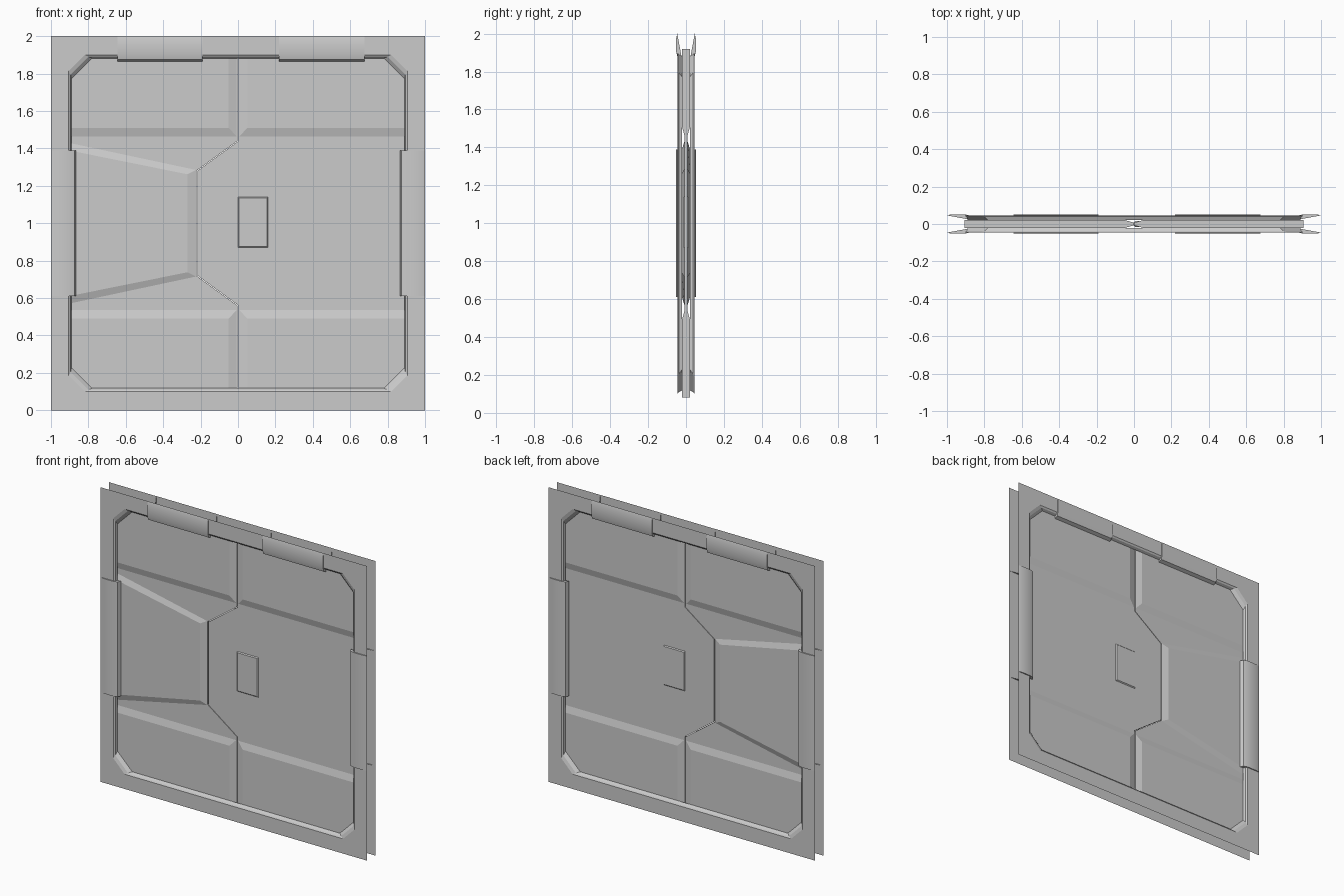
import bpy
import bmesh
import math

cube = bpy.data.objects.get("Cube")
if cube:
    bpy.data.objects.remove(cube)

grey = bpy.data.materials.new("plain grey")
grey.use_nodes = True
colour = (0.6, 0.6, 0.6, 1)
grey.diffuse_color = colour
grey.node_tree.nodes["Principled BSDF"].inputs["Base Color"].default_value = colour

PLATE, RAISED, LOW = 0.045, 0.021, 0.009
EDGE = 0.905          # door edge hidden in the frame slot
BOT, TOP = 0.08, 1.92


def finish(name, bm, smooth=False):
    bmesh.ops.remove_doubles(bm, verts=bm.verts, dist=0.0001)
    mesh = bpy.data.meshes.new(name)
    bm.to_mesh(mesh)
    bm.free()
    mesh.materials.append(grey)
    obj = bpy.data.objects.new(name, mesh)
    bpy.context.collection.objects.link(obj)
    if smooth:
        bpy.ops.object.select_all(action='DESELECT')
        obj.select_set(True)
        bpy.context.view_layer.objects.active = obj
        bpy.ops.object.shade_smooth_by_angle(angle=math.radians(30))
    return obj


def add_face(bm, verts, side):
    bm.faces.new(verts if side < 0 else verts[::-1])


def loft(name, loops, cap=True):
    """Join counter-clockwise (x, z) loops at given depths, on front and back."""
    bm = bmesh.new()
    for side in (-1, 1):
        rings = [[bm.verts.new((x, side * y, z)) for x, z in pts] for pts, y in loops]
        n = len(rings[0])
        for a, b in zip(rings, rings[1:]):
            for i in range(n):
                j = (i + 1) % n
                add_face(bm, [a[i], a[j], b[j], b[i]], side)
        if cap:
            add_face(bm, rings[-1], side)
    return finish(name, bm)


def octagon(w, z0, z1, c):
    return [(-w + c, z0), (w - c, z0), (w, z0 + c), (w, z1 - c),
            (w - c, z1), (-w + c, z1), (-w, z1 - c), (-w, z0 + c)]


def flip_z(pts):
    return [(x, 2 - z) for x, z in pts][::-1]


# Frame: open pair of thin plates and the stepped rim of the opening
hole = octagon(0.905, 0.10, 1.90, 0.085)
loft("frame_plates", [(octagon(1, 0, 2, 0), PLATE), (hole, PLATE)], cap=False)
loft("frame_rim", [(hole, PLATE), (octagon(0.895, 0.11, 1.89, 0.095), 0.038),
                   (octagon(0.89, 0.118, 1.882, 0.11), RAISED)], cap=False)

# Door leaves: flat cores meeting at the stepped seam
seam = [(0, BOT), (0, 0.56), (-0.22, 0.72), (-0.22, 1.28), (0, 1.44), (0, TOP)]
GAP = 0.003
left = [(x - GAP, z) for x, z in seam] + [(-EDGE, TOP), (-EDGE, BOT)]
right = [(x + GAP, z) for x, z in seam[::-1]] + [(EDGE, BOT), (EDGE, TOP)]
loft("right_leaf_core", [(left, 0), (left, LOW)])
loft("left_leaf_core", [(right, 0), (right, LOW)])

# Raised blocks above and below, bevelled toward the seam and the middle
for label, s in (("right", -1), ("left", 1)):
    def block(near, low):
        pts = [(s * near, low), (s * EDGE, low), (s * EDGE, TOP), (s * near, TOP)]
        return pts if s > 0 else pts[::-1]
    outer, inner = block(0.008, 1.465), block(0.05, 1.51)
    loft(label + "_upper_block", [(outer, LOW), (inner, RAISED)])
    loft(label + "_lower_block", [(flip_z(outer), LOW), (flip_z(inner), RAISED)])

# Raised tapered block in the middle of one leaf
def taper(x, half_near, half_far):
    return [(-EDGE, 1 - half_far), (x, 1 - half_near),
            (x, 1 + half_near), (-EDGE, 1 + half_far)]

loft("tapered_block", [(taper(-0.225, 0.285, 0.43), LOW),
                       (taper(-0.27, 0.262, 0.39), RAISED)])

# Small bevelled centre plate
def rect(x0, x1, z0, z1):
    return [(x0, z0), (x1, z0), (x1, z1), (x0, z1)]

loft("centre_plate", [(rect(0, 0.16, 0.87, 1.14), LOW),
                      (rect(0.006, 0.154, 0.876, 1.134), LOW + 0.006)])


# Clamps: bent strips over the frame edge (distance from outer edge, depth)
PROFILE = [(0, 0.046), (0.025, 0.052), (0.095, 0.052), (0.125, 0.044), (0.135, RAISED)]

def clamp(name, place, start, end):
    bm = bmesh.new()
    for side in (-1, 1):
        rows = []
        for t in (start, end):
            row = []
            for d, y in PROFILE:
                x, z = place(d, t)
                row.append(bm.verts.new((x, side * y, z)))
            rows.append(row)
        a, b = rows
        for i in range(len(a) - 1):
            bm.faces.new([a[i], a[i + 1], b[i + 1], b[i]])
        for row in rows:
            bm.faces.new(row)
    bmesh.ops.recalc_face_normals(bm, faces=bm.faces)
    # Point every strip away from the frame centre plane
    for f in bm.faces:
        c = f.calc_center_median()
        if abs(f.normal.y) > 0.5 and f.normal.y * c.y < 0:
            f.normal_flip()
    finish(name, bm, smooth=True)


def on_top(d, t):
    return t, 2 - d

clamp("top_right_clamp", on_top, -0.645, -0.19)
clamp("top_left_clamp", on_top, 0.22, 0.675)
clamp("right_side_clamp", lambda d, t: (-1 + d, t), 0.61, 1.39)
clamp("left_side_clamp", lambda d, t: (1 - d, t), 0.61, 1.39)
